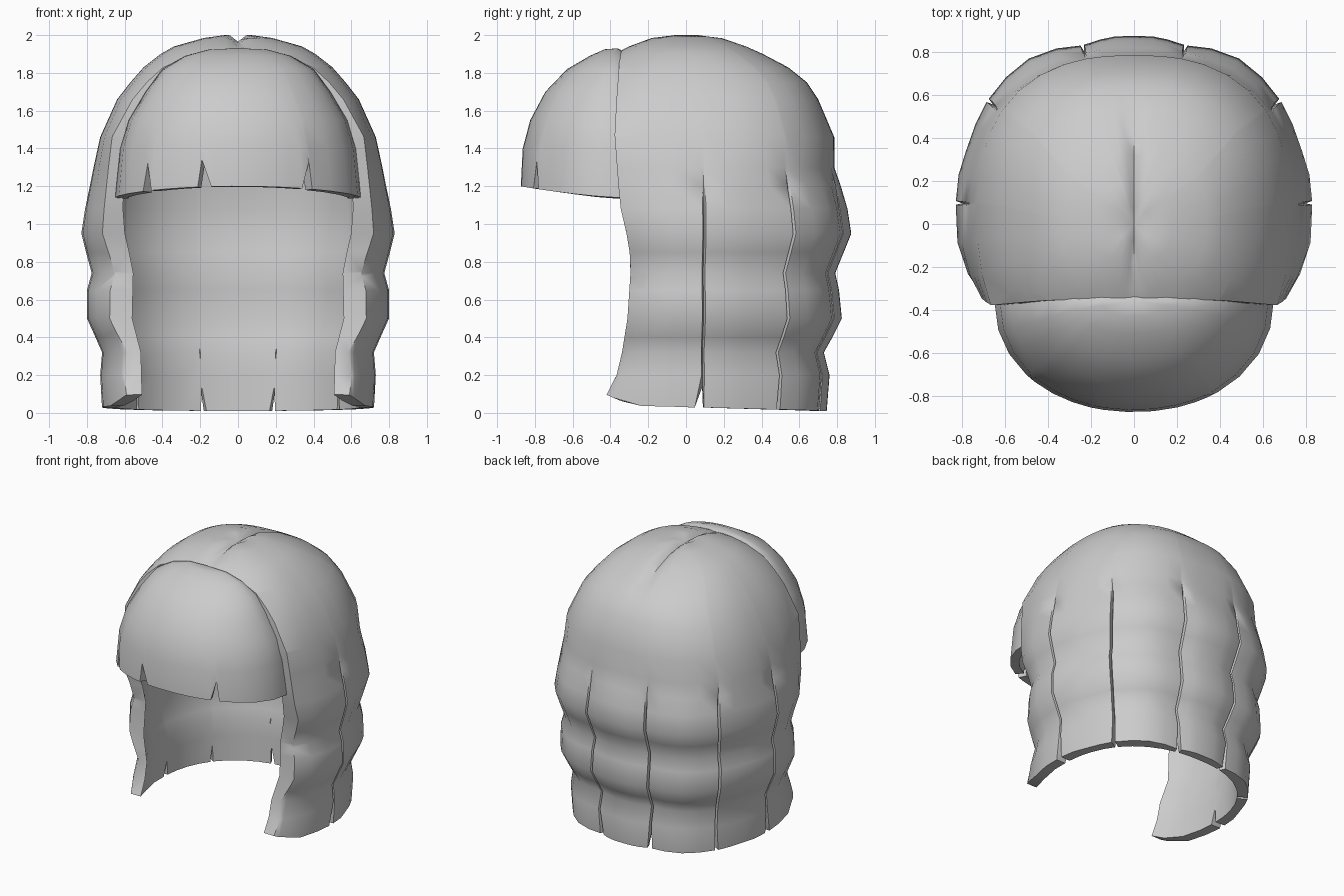
import bpy, bmesh, math

if "Cube" in bpy.data.objects:
    bpy.data.objects.remove(bpy.data.objects["Cube"])

hair = bpy.data.materials.new("grey_hair")
hair.diffuse_color = (0.6, 0.6, 0.6, 1)
hair.use_nodes = True
hair.node_tree.nodes["Principled BSDF"].inputs["Base Color"].default_value = hair.diffuse_color


def clamp(v):
    return max(0.0, min(1.0, v))


def lerp_table(table, z):
    # table is ordered from high z to low z
    if z >= table[0][0]:
        return table[0][1]
    for (z0, a), (z1, b) in zip(table, table[1:]):
        if z >= z1:
            return a + (b - a) * (z0 - z) / (z0 - z1)
    return table[-1][1]


def oval(deg, rx, ry, n):
    c, s = math.cos(math.radians(deg)), math.sin(math.radians(deg))
    k = (abs(c) ** n + abs(s) ** n) ** (-1 / n)
    return rx * c * k, ry * s * k


def add_grid(bm, rows, closed):
    grid = [[bm.verts.new(p) for p in row] for row in rows]
    n = len(grid[0])
    for a, b in zip(grid, grid[1:]):
        for j in range(n if closed else n - 1):
            k = (j + 1) % n
            bm.faces.new((a[j], b[j], b[k], a[k]))
    return grid


def finish(bm, name):
    mesh = bpy.data.meshes.new(name)
    bm.to_mesh(mesh)
    bm.free()
    mesh.materials.append(hair)
    ob = bpy.data.objects.new(name, mesh)
    bpy.context.collection.objects.link(ob)
    bpy.ops.object.select_all(action='DESELECT')
    ob.select_set(True)
    bpy.context.view_layer.objects.active = ob
    return ob


# ---- Main hair: wavy dome and curtain, (height, half width, back reach) ----
PROFILE = [(2.0, 0.0, 0.0), (2.0, .07, .08), (1.985, .18, .19), (1.94, .34, .32),
           (1.90, .41, .41), (1.83, .50, .54), (1.75, .57, .64), (1.66, .64, .70),
           (1.46, .73, .785), (1.3, .765, .785), (1.2, .785, .82), (1.08, .81, .855),
           (.95, .83, .875), (.85, .805, .835), (.74, .775, .79), (.65, .80, .81),
           (.5, .80, .825), (.4, .755, .775), (.32, .72, .73), (.2, .73, .76), (.03, .72, .745)]
# radius of the smoother lining below the dome
LINING = [(1.3, .69), (1.1, .72), (.95, .72), (.74, .685), (.5, .69), (.32, .65), (.03, .645)]
# groove angle: notch opening below it and above it, in degrees
GROOVES = {4: (-3.5, .4), 38: (-1.2, .6), 73: (-.4, 2.2)}
plain = [-90, -84, -79, -70, -55, -42, -30, -20, -9, 13, 21, 30, 47, 56, 65, 79, 84]
half = [(a, None, 0) for a in plain] + [(g, g, s) for g in GROOVES for s in (-1, 0, 1)]
half.sort(key=lambda c: c[0] + c[2] * .5)
# columns: (mirrored?, angle, groove, side), counter-clockwise from the front
columns = [(False, *c) for c in half] + [(False, 90, None, 0)]
columns += [(True, *c) for c in reversed(half[1:])]


def curtain_rows(inner):
    rows = []
    for i, (z, rx, back) in enumerate(PROFILE):
        last = i == len(PROFILE) - 1
        yc = 0.04 * clamp((2.0 - z) / 0.3)
        ry = back - yc
        if inner and z <= 1.3:
            rx = ry = lerp_table(LINING, z)
        elif inner:
            rx, ry = (max(0, r - .075 * clamp(r / .3)) for r in (rx, ry))
        w = clamp((1.24 - z) / 0.14)
        row = []
        for mirrored, m, g, side in columns:
            a = m
            if side:
                a += GROOVES[g][side > 0] if last else side * .6
            cut = 0
            if not inner:
                # strands crease inward at the grooves; the rear corner strand swells
                cut = w * (0.03 * (g is not None and side == 0) + .02 * clamp(1 - abs(m - 73) / 10)
                           - .015 * clamp(1 - abs(m - 54) / 14) + .015 * clamp(1 - abs(m - 24) / 12))
            x, y = oval(a, rx - cut, ry - cut, 2.28 + .2 * clamp((z - 1.1) / .3))
            h = z
            if last:
                h = 0.14 if g and side == 0 else 0.03 - 0.02 * math.sin(math.radians(m))
            if inner:
                h -= 0.075 * (z / 2) ** 6
            elif z > 1.85:
                # centre parting, fading out at both ends
                h -= 0.035 * clamp(1 - abs(x) / .045) * clamp((y + .33) / .06) * clamp((.52 - y) / .1)
            row.append((-x if mirrored else x, y + yc, h))
        rows.append(row)
    return rows


bm = bmesh.new()
outer = add_grid(bm, curtain_rows(False), True)
inner = add_grid(bm, curtain_rows(True), True)
n = len(columns)
for j in range(n):
    k = (j + 1) % n
    bm.faces.new((outer[-1][j], inner[-1][j], inner[-1][k], outer[-1][k]))
bmesh.ops.remove_doubles(bm, verts=bm.verts[:], dist=0.0005)
# open the face side and close the cut rim
cut = bmesh.ops.bisect_plane(bm, geom=bm.verts[:] + bm.edges[:] + bm.faces[:], dist=1e-5,
                             plane_co=(0, -.35, 0), plane_no=(0, -1, 0), clear_outer=True)
rim = [e for e in cut["geom_cut"] if isinstance(e, bmesh.types.BMEdge)]
bmesh.ops.triangle_fill(bm, edges=rim, use_beauty=True)
# curve the front edge, curl it toward the face and flick the lower tips forward
FRONT = [(1.9, 0.0), (1.5, -.03), (1.1, 0.0), (.95, .035), (.8, .06), (.5, .04),
         (.25, 0.0), (.05, -.07)]
for v in bm.verts:
    if v.co.y < 0:
        t = -v.co.y / .35
        f = lerp_table(FRONT, v.co.z)
        v.co.x *= 1 - 0.06 * clamp((1.4 - v.co.z) / .5) * t ** 2
        if v.co.z < 0.12:
            v.co.z += 0.055 * clamp((-v.co.y - .25) / .1)
        v.co.y += f * t ** 1.5
bmesh.ops.recalc_face_normals(bm, faces=bm.faces[:])
finish(bm, "main_hair")
bpy.ops.object.shade_smooth_by_angle(angle=math.radians(48))

# ---- Fringe: half dome with a notched lower edge, (height, half width, depth) ----
FRINGE = [(1.93, 0, 0), (1.925, .15, .07), (1.89, .28, .15), (1.82, .40, .27), (1.70, .49, .385),
          (1.55, .58, .465), (1.4, .625, .505), (1.17, .65, .515)]
NOTCHES = {-136.3: 1.32, -107: 1.34, -55.3: 1.33}
cols = [-180, -165, -152, -139.5, -136.3, -134, -125, -116, -109, -107, -102.5, -93, -82, -72,
        -64, -59, -55.3, -53.5, -42, -28, -14, 0]
rows = []
for i, (z, rx, ry) in enumerate(FRINGE):
    row = []
    for a in cols:
        x, y = oval(a, rx, ry, 2.1)
        h = z
        if i == len(FRINGE) - 1:
            h = NOTCHES.get(a, 1.14 + 0.06 * abs(math.sin(math.radians(a))) ** 1.4)
        row.append((x, y - .36, h))
    # tuck the ends under the main hair
    ends = [(x * .98, -.31, h - .03 * (z > 1.5)) for x, y, h in (row[0], row[-1])]
    rows.append([ends[0]] + row + [ends[1]])
bm = bmesh.new()
add_grid(bm, rows, False)
bmesh.ops.remove_doubles(bm, verts=bm.verts[:], dist=0.0005)
fringe = finish(bm, "fringe")
solid = fringe.modifiers.new("thickness", 'SOLIDIFY')
solid.thickness = 0.06
solid.offset = -1
bpy.ops.object.modifier_apply(modifier=solid.name)
bpy.ops.object.shade_smooth_by_angle(angle=math.radians(40))
